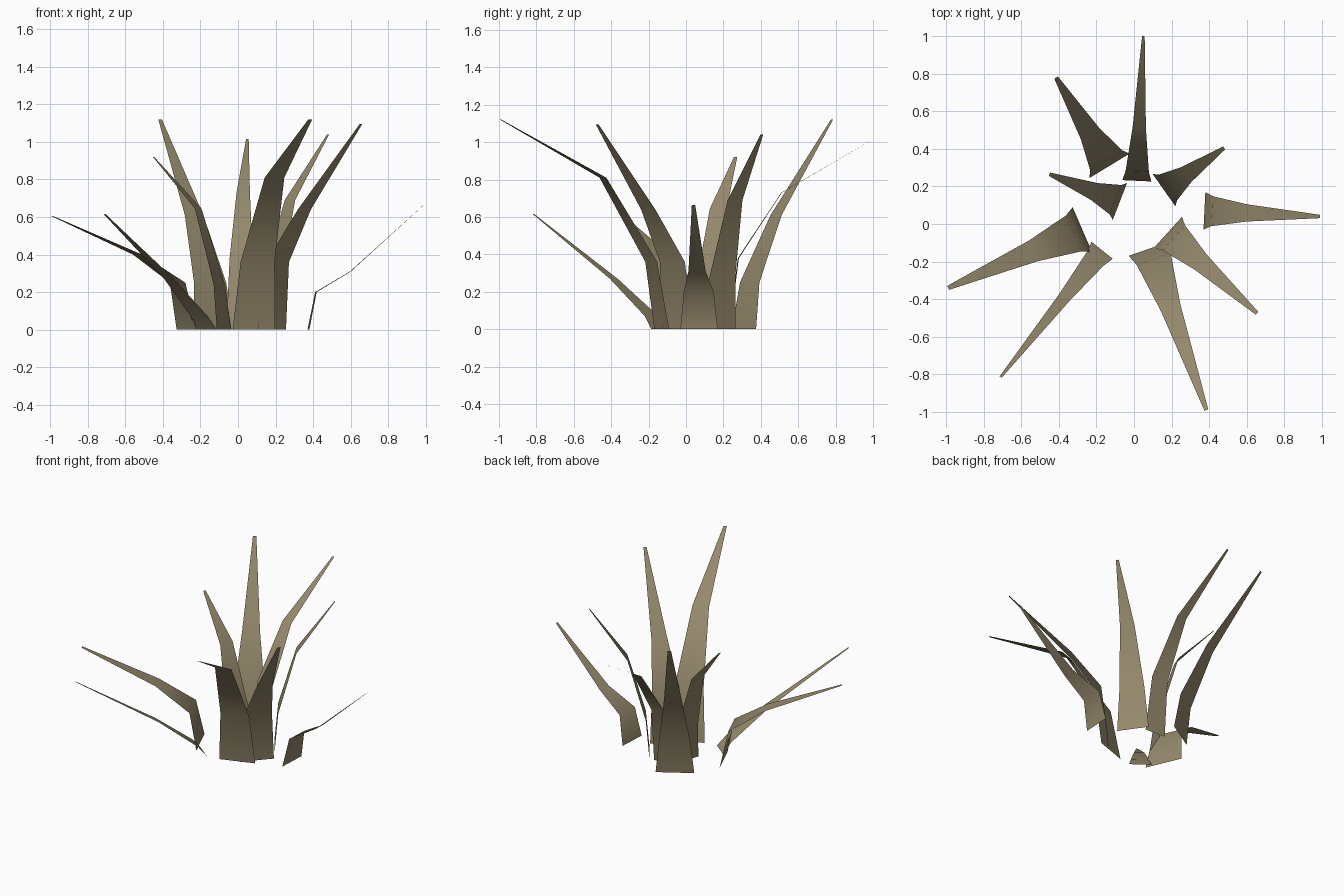
import bpy
from mathutils import Vector

cube = bpy.data.objects.get("Cube")
if cube:
    bpy.data.objects.remove(cube, do_unlink=True)

# One dry olive-brown colour for every blade
straw = bpy.data.materials.new("dry_grass")
straw.use_nodes = True
colour = (0.30, 0.25, 0.15, 1.0)
straw.diffuse_color = colour
shader = straw.node_tree.nodes["Principled BSDF"]
shader.inputs["Base Color"].default_value = colour
shader.inputs["Roughness"].default_value = 0.9

# Shared outline: how far out each row lies, and how wide it is against the base
REACH = (0, 0.065, 0.365, 1)
TAPER = (1, 0.8, 0.46, 0.09)


def blade(name, base, tip, width, heights):
    """A flat tapering leaf of four rows that arches from base to tip."""
    start, end = Vector(base), Vector(tip)
    out = (end - start).normalized()
    side = Vector((-out.y, out.x)) * width / 2
    verts = []
    for reach, taper, z in zip(REACH, TAPER, (0,) + heights):
        centre = start.lerp(end, reach)
        for sign in (-1, 1):
            verts.append((*(centre + side * sign * taper), z))
    faces = [(i, i + 2, i + 3, i + 1) for i in range(0, len(verts) - 2, 2)]
    mesh = bpy.data.meshes.new(name)
    mesh.from_pydata(verts, [], faces)
    mesh.materials.append(straw)
    for face in mesh.polygons:
        face.use_smooth = True
    bpy.context.collection.objects.link(bpy.data.objects.new(name, mesh))


# Base centre, tip, base width, heights of the upper three rows
blade("back_blade", (0.015, 0.23), (0.05, 1.0), 0.155, (0.38, 0.73, 1.015))
blade("back_right_blade", (-0.13, 0.31), (-0.415, 0.78), 0.25, (0.25, 0.61, 1.12))
blade("back_left_blade", (0.16, 0.18), (0.48, 0.405), 0.21, (0.28, 0.69, 1.04))
blade("inner_right_blade", (-0.075, 0.12), (-0.45, 0.265), 0.21, (0.24, 0.645, 0.92))
blade("right_blade", (-0.275, -0.03), (-0.99, -0.34), 0.26, (0.25, 0.4, 0.605))
blade("front_right_blade", (-0.17, -0.14), (-0.71, -0.815), 0.145, (0.07, 0.27, 0.615))
blade("front_blade", (0.085, -0.13), (0.385, -0.99), 0.24, (0.36, 0.81, 1.12))
blade("front_left_blade", (0.18, -0.045), (0.655, -0.475), 0.225, (0.36, 0.64, 1.095))
blade("left_blade", (0.375, 0.07), (0.99, 0.04), 0.2, (0.2, 0.31, 0.665))
